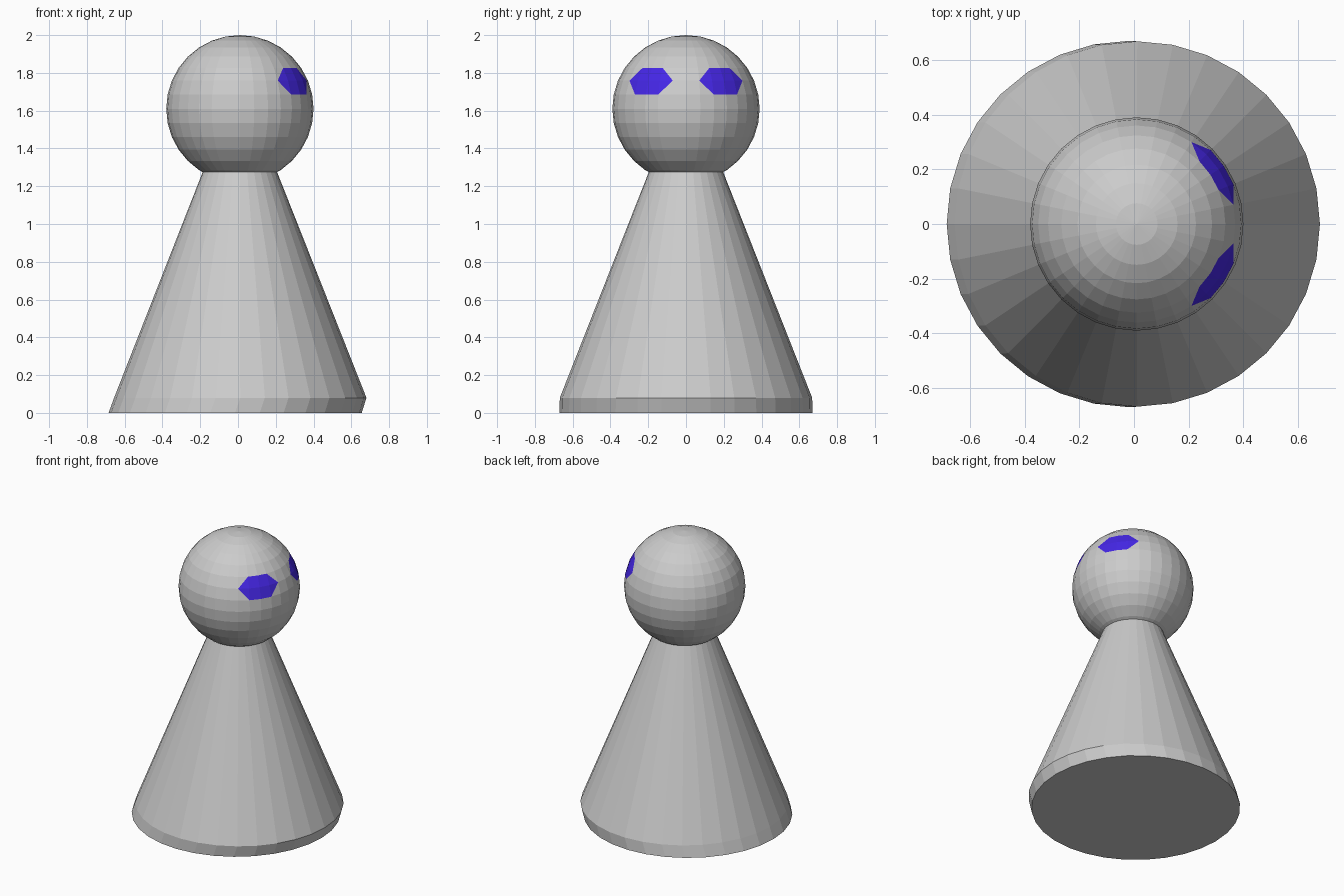
import bpy, bmesh, math
from mathutils import Vector

if "Cube" in bpy.data.objects:
    bpy.data.objects.remove(bpy.data.objects["Cube"])

SIDES = 32
HEAD_R, HEAD_C = 0.39, Vector((0.01, 0, 1.61))


def add_object(name, bm):
    bmesh.ops.recalc_face_normals(bm, faces=bm.faces[:])
    mesh = bpy.data.meshes.new(name)
    bm.to_mesh(mesh)
    bm.free()
    obj = bpy.data.objects.new(name, mesh)
    bpy.context.collection.objects.link(obj)
    return obj


# Body: lofted rings (centre x, radius, z) with a slightly offset foot
bm = bmesh.new()
rings = []
for cx, r, z in [(-0.015, 0.67, 0), (0.012, 0.668, 0.08), (0.01, 0.197, 1.275)]:
    rings.append([bm.verts.new((cx + r * math.cos(math.tau * i / SIDES),
                                r * math.sin(math.tau * i / SIDES), z))
                  for i in range(SIDES)])
for low, high in zip(rings, rings[1:]):
    for i in range(SIDES):
        j = (i + 1) % SIDES
        bm.faces.new((low[i], low[j], high[j], high[i]))
bm.faces.new(rings[0])
bm.faces.new(rings[-1])
add_object("body", bm)

# Head: sphere with two hexagonal eyes marked out of its own facets
bm = bmesh.new()
bmesh.ops.create_uvsphere(bm, u_segments=SIDES, v_segments=16, radius=HEAD_R)


def head_vert(col, ring):
    a, p = math.tau * col / SIDES, math.pi * ring / 16
    spot = HEAD_R * Vector((math.sin(p) * math.cos(a), math.sin(p) * math.sin(a), math.cos(p)))
    return min(bm.verts, key=lambda v: (v.co - spot).length)


eyes = []
for side in (1, -1):
    # Cut the pointed corners of the eye diagonally across the facets
    for tip, inner in ((1, 2), (5, 4)):
        for ring in (5, 7):
            bmesh.ops.connect_verts(bm, verts=[head_vert(side * tip, 6), head_vert(side * inner, ring)])
    eyes.append({head_vert(side * c, 6) for c in range(1, 6)}
                | {head_vert(side * c, r) for c in (2, 3, 4) for r in (5, 7)})
for f in bm.faces:
    if any(set(f.verts) <= eye for eye in eyes):
        f.material_index = 1
bmesh.ops.translate(bm, vec=HEAD_C, verts=bm.verts[:])
head = add_object("head", bm)

# Plain grey head with blue eyes
grey = bpy.data.materials.new("grey")
grey.diffuse_color = (0.8, 0.8, 0.8, 1)
grey.use_nodes = True
grey.node_tree.nodes["Principled BSDF"].inputs["Base Color"].default_value = grey.diffuse_color
blue = bpy.data.materials.new("eye_blue")
blue.diffuse_color = (0.06, 0.02, 0.8, 1)
blue.use_nodes = True
blue.node_tree.nodes["Principled BSDF"].inputs["Base Color"].default_value = blue.diffuse_color
head.data.materials.append(grey)
head.data.materials.append(blue)
